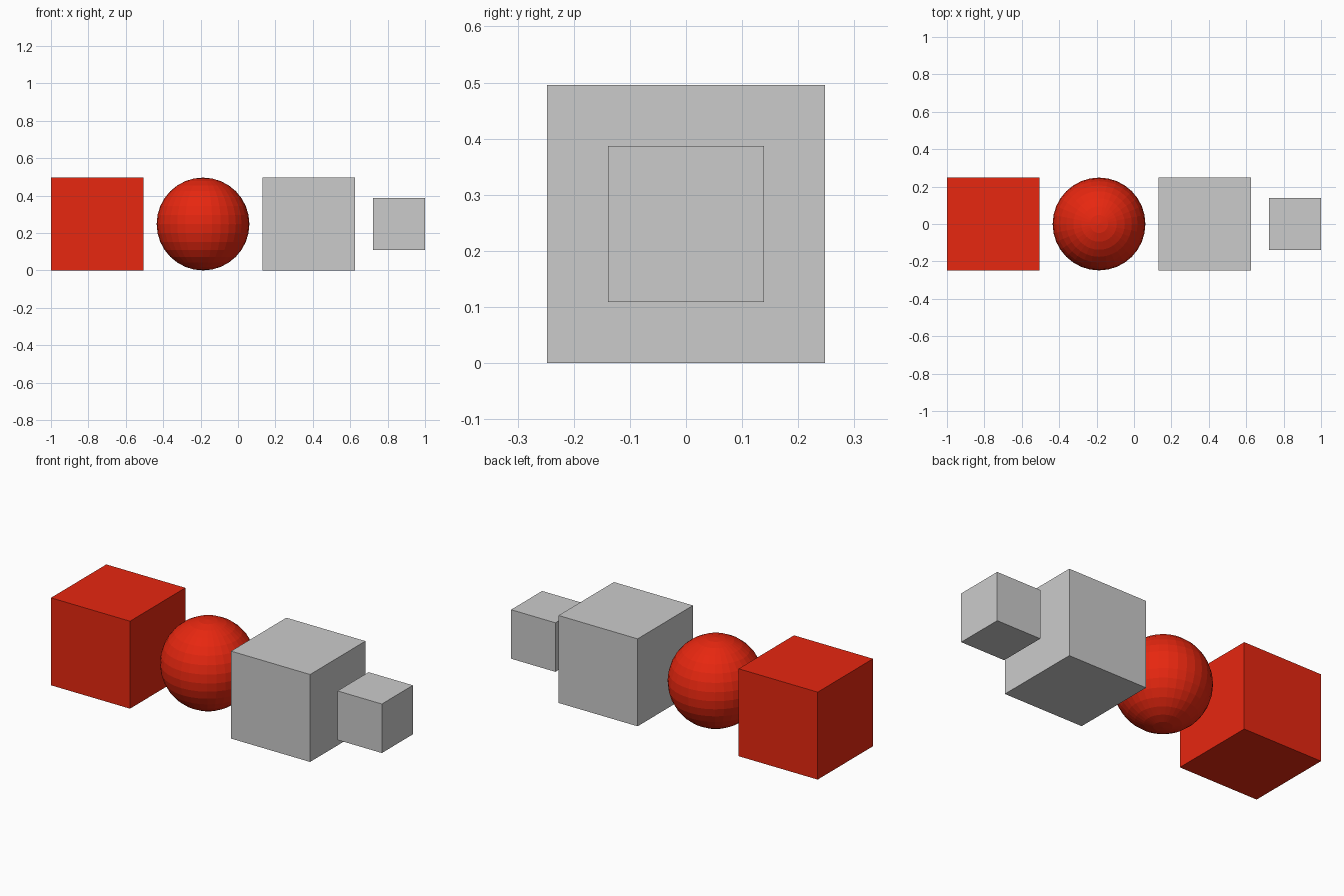
import bpy

if "Cube" in bpy.data.objects:
    bpy.data.objects.remove(bpy.data.objects["Cube"])

MID = 0.248  # shared centre height, half the large cube size

red = bpy.data.materials.new("red")
red.diffuse_color = (0.8, 0.02, 0.005, 1)
red.use_nodes = True
red.node_tree.nodes["Principled BSDF"].inputs["Base Color"].default_value = red.diffuse_color


def finish(name, material=None):
    obj = bpy.context.object
    obj.name = name
    if material:
        obj.data.materials.append(material)


def cube(name, x, size, material=None):
    bpy.ops.mesh.primitive_cube_add(size=size, location=(x, 0, MID))
    finish(name, material)


# Row of blocks, left to right
cube("red_cube", -0.752, 2 * MID, red)

# Flat-shaded ball between the large cubes
bpy.ops.mesh.primitive_uv_sphere_add(segments=32, ring_count=16, radius=MID,
                                     location=(-0.187, 0, MID))
finish("red_ball", red)

cube("grey_cube", 0.378, 2 * MID)
cube("small_grey_cube", 0.861, 0.278)
